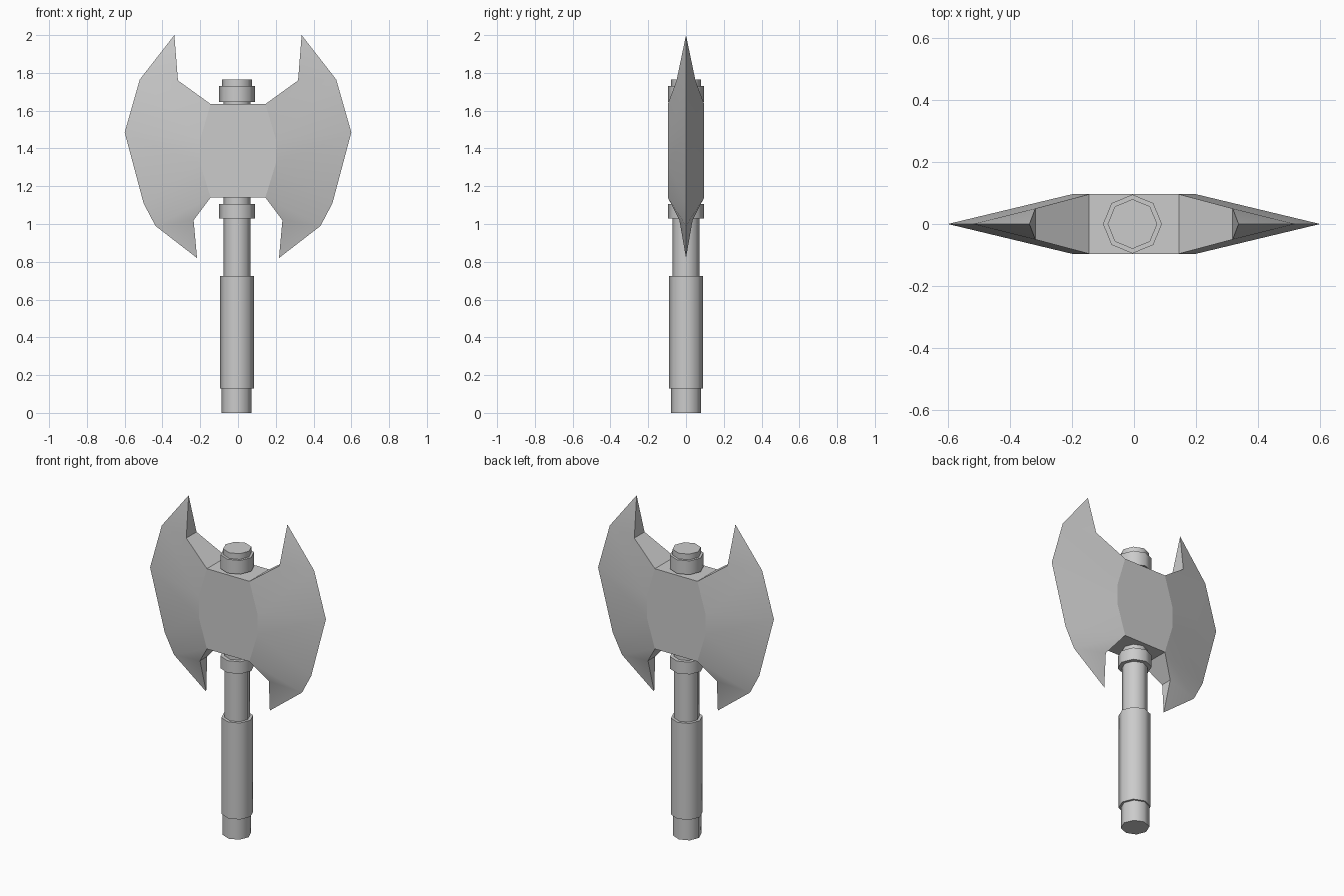
import bpy, bmesh
from math import radians

cube = bpy.data.objects.get("Cube")
if cube:
    bpy.data.objects.remove(cube)

steel = bpy.data.materials.new("grey_steel")
steel.use_nodes = True
steel.diffuse_color = (0.6, 0.6, 0.6, 1)
steel.node_tree.nodes["Principled BSDF"].inputs["Base Color"].default_value = (0.6, 0.6, 0.6, 1)


def finish(obj, angle):
    obj.data.materials.append(steel)
    bpy.ops.object.select_all(action='DESELECT')
    obj.select_set(True)
    bpy.context.view_layer.objects.active = obj
    bpy.ops.object.shade_smooth_by_angle(angle=radians(angle))


# Handle: stacked eight-sided cylinders
def cylinder(name, radius, bottom, top, x=-0.005):
    bpy.ops.mesh.primitive_cylinder_add(
        vertices=8, radius=radius, depth=top - bottom,
        location=(x, 0, (bottom + top) / 2), rotation=(0, 0, radians(90)))
    obj = bpy.context.object
    obj.name = name
    finish(obj, 50)


cylinder("pommel", 0.08, 0, 0.13, -0.008)
cylinder("grip", 0.09, 0.13, 0.725)
cylinder("shaft", 0.072, 0.725, 1.65)
cylinder("lower_collar", 0.095, 1.03, 1.105)
cylinder("upper_collar", 0.095, 1.645, 1.73)
cylinder("top_cap", 0.08, 1.73, 1.765)

# Double axe head: one quarter as named points (x, half thickness, z)
points = {
    "mid_top": (0, 0.096, 1.635), "mid_low": (0, 0.096, 1.14),
    "p1": (0.145, 0.096, 1.635), "p2": (0.2, 0.096, 1.45),
    "p3": (0.2, 0.096, 1.32), "p4": (0.145, 0.096, 1.14),
    "notch_top": (0.318, 0.05, 1.76), "notch_low": (0.235, 0.035, 1.02),
    "tip_top": (0.337, 0, 2.0), "b": (0.52, 0, 1.765), "c": (0.6, 0, 1.485),
    "d": (0.5, 0, 1.11), "e": (0.437, 0, 0.99), "tip_low": (0.217, 0, 0.82),
}
for key in ("mid_top", "mid_low", "p1", "p4", "notch_top", "notch_low"):
    x, _, z = points[key]
    points[key + "_in"] = (x, 0, z)

faces = [
    "mid_top p1 p2 p3 p4 mid_low",
    "p1 notch_top b", "notch_top tip_top b", "p1 b p2", "p2 b c",
    "p2 c p3", "p3 c d", "p3 d p4", "p4 d e", "p4 e notch_low",
    "notch_low e tip_low",
    "mid_top p1 p1_in mid_top_in", "p1 notch_top notch_top_in p1_in",
    "notch_top tip_top notch_top_in",
    "mid_low p4 p4_in mid_low_in", "p4 notch_low notch_low_in p4_in",
    "notch_low tip_low notch_low_in",
]
bm = bmesh.new()
for sx in (-1, 1):
    for sy in (-1, 1):
        verts = {k: bm.verts.new((x * sx, y * sy, z)) for k, (x, y, z) in points.items()}
        for names in faces:
            bm.faces.new([verts[n] for n in names.split()])
bmesh.ops.remove_doubles(bm, verts=bm.verts, dist=0.0005)
bmesh.ops.recalc_face_normals(bm, faces=bm.faces)
mesh = bpy.data.meshes.new("axe_head")
bm.to_mesh(mesh)
bm.free()
head = bpy.data.objects.new("axe_head", mesh)
bpy.context.collection.objects.link(head)
finish(head, 20)

# Keep the border of the flat centre plates crisp
plate_edges = {k for p in mesh.polygons if abs(p.normal.y) > 0.999 for k in p.edge_keys}
for edge in mesh.edges:
    if edge.key in plate_edges and abs(mesh.vertices[edge.vertices[0]].co.x) > 0.01:
        edge.use_edge_sharp = True
